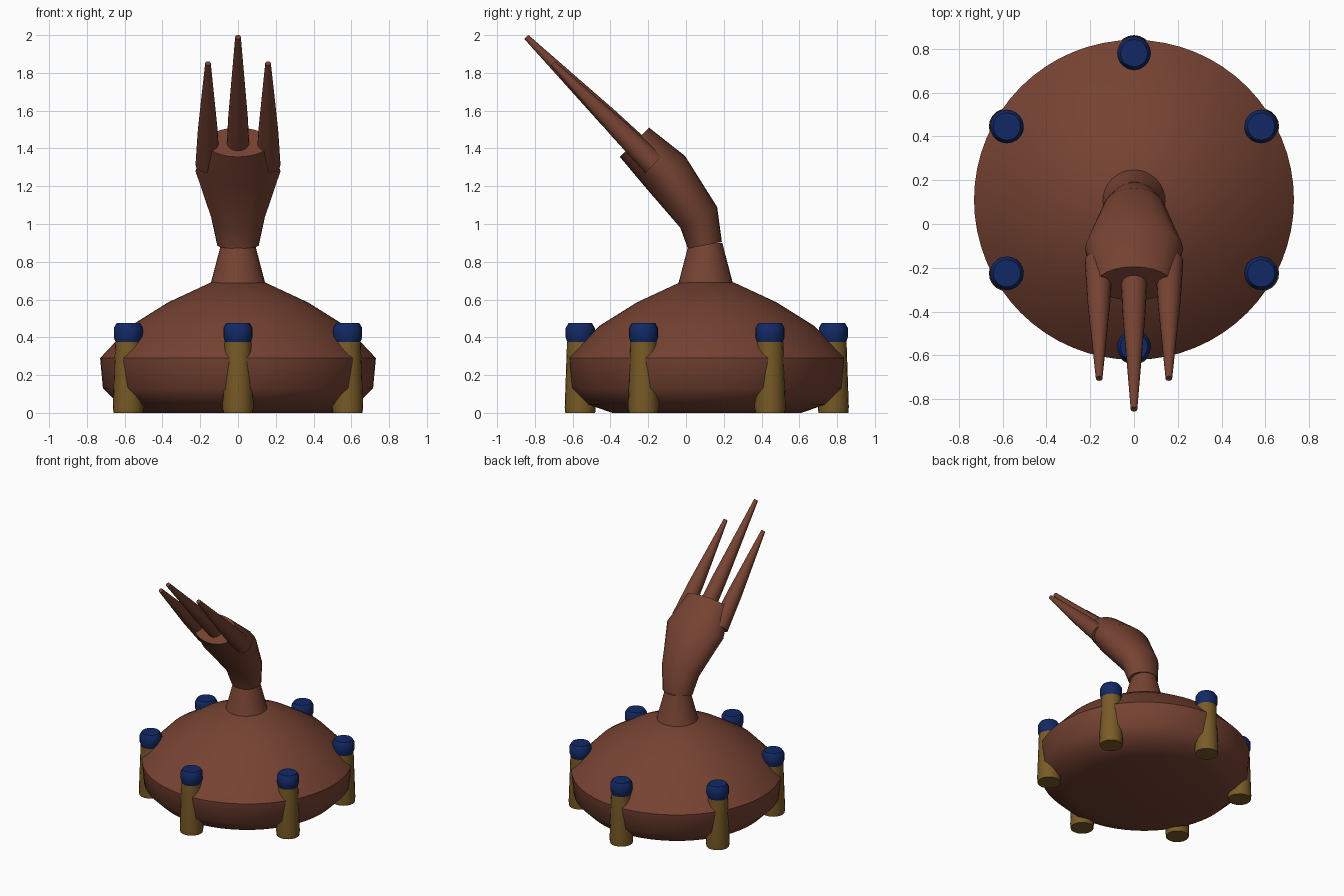
import bpy, bmesh, math
from mathutils import Vector

if "Cube" in bpy.data.objects:
    bpy.data.objects.remove(bpy.data.objects["Cube"])

def make_material(name, rgb):
    m = bpy.data.materials.new(name)
    m.diffuse_color = (*rgb, 1)
    m.use_nodes = True
    m.node_tree.nodes["Principled BSDF"].inputs["Base Color"].default_value = m.diffuse_color
    return m

BROWN = make_material("reddish brown", (0.18, 0.055, 0.032))
BLUE = make_material("dark blue", (0.006, 0.022, 0.13))
GOLD = make_material("dull gold", (0.19, 0.105, 0.02))

def loft(name, sections, mat, sides, angle=35):
    """Skin elliptical sections: (centre, half width along x, half-depth vector)."""
    bm = bmesh.new()
    rings = []
    for c, w, d in sections:
        ring = []
        for i in range(sides):
            a = 2 * math.pi * i / sides
            ring.append(bm.verts.new(Vector(c) + Vector((w * math.cos(a), 0, 0))
                                     + Vector(d) * math.sin(a)))
        rings.append(ring)
    for r0, r1 in zip(rings, rings[1:]):
        for i in range(sides):
            j = (i + 1) % sides
            bm.faces.new((r0[i], r0[j], r1[j], r1[i]))
    bm.faces.new(rings[0][::-1])
    bm.faces.new(rings[-1])
    bmesh.ops.recalc_face_normals(bm, faces=bm.faces)
    me = bpy.data.meshes.new(name)
    bm.to_mesh(me)
    bm.free()
    me.materials.append(mat)
    ob = bpy.data.objects.new(name, me)
    bpy.context.collection.objects.link(ob)
    bpy.ops.object.select_all(action='DESELECT')
    ob.select_set(True)
    bpy.context.view_layer.objects.active = ob
    bpy.ops.object.shade_smooth_by_angle(angle=math.radians(angle))
    return ob

def lathe(name, x, y, profile, mat, sides, angle=35):
    return loft(name, [((x, y, z), r, (0, r, 0)) for r, z in profile], mat, sides, angle)

CY = 0.11  # centre of the round base

# Domed base and neck
lathe("base", 0, CY, [(0.50, 0), (0.63, 0.045), (0.715, 0.13), (0.73, 0.29),
                      (0.57, 0.46), (0.37, 0.585), (0.145, 0.69)], BROWN, 64, 45)
lathe("neck", 0, 0.104, [(0.147, 0.68), (0.143, 0.69), (0.088, 0.90)], BROWN, 32)

# Six posts with rounded caps, half sunk into the rim
for k in range(6):
    a = math.radians(90 + 60 * k)
    x, y = 0.67 * math.cos(a), CY + 0.67 * math.sin(a)
    lathe(f"post_{k}", x, y, [(0.079, 0), (0.082, 0.03), (0.07, 0.375)], GOLD, 20)
    lathe(f"post_cap_{k}", x, y, [(0.066, 0.37), (0.077, 0.40), (0.077, 0.45),
                                  (0.062, 0.475)], BLUE, 20, 50)

# Bent wrist and palm: underside point, upper point (y, z), half width
palm = [((0.01, 0.87), (0.19, 0.905), 0.11),
        ((-0.03, 0.98), (0.165, 1.09), 0.142),
        ((-0.22, 1.20), (-0.005, 1.36), 0.225),
        ((-0.35, 1.355), (-0.195, 1.51), 0.17)]
loft("palm", [((0, (p[0] + q[0]) / 2, (p[1] + q[1]) / 2), w,
               (0, (q[0] - p[0]) / 2, (q[1] - p[1]) / 2)) for p, q, w in palm],
     BROWN, 24, 45)

# Three tapered claws
def claw(name, base, tip):
    base, tip = Vector(base), Vector(tip)
    axis = (tip - base).normalized()
    side = axis.cross(Vector((1, 0, 0))).normalized()
    loft(name, [(base.lerp(tip, t), r, side * r)
                for t, r in ((0, 0.064), (0.35, 0.052), (1, 0.015))], BROWN, 20)

claw("middle_claw", (0, -0.18, 1.335), (0, -0.845, 1.99))
for s, label in ((-1, "left"), (1, "right")):
    claw(label + "_claw", (0.161 * s, -0.17, 1.315), (0.159 * s, -0.705, 1.85))
